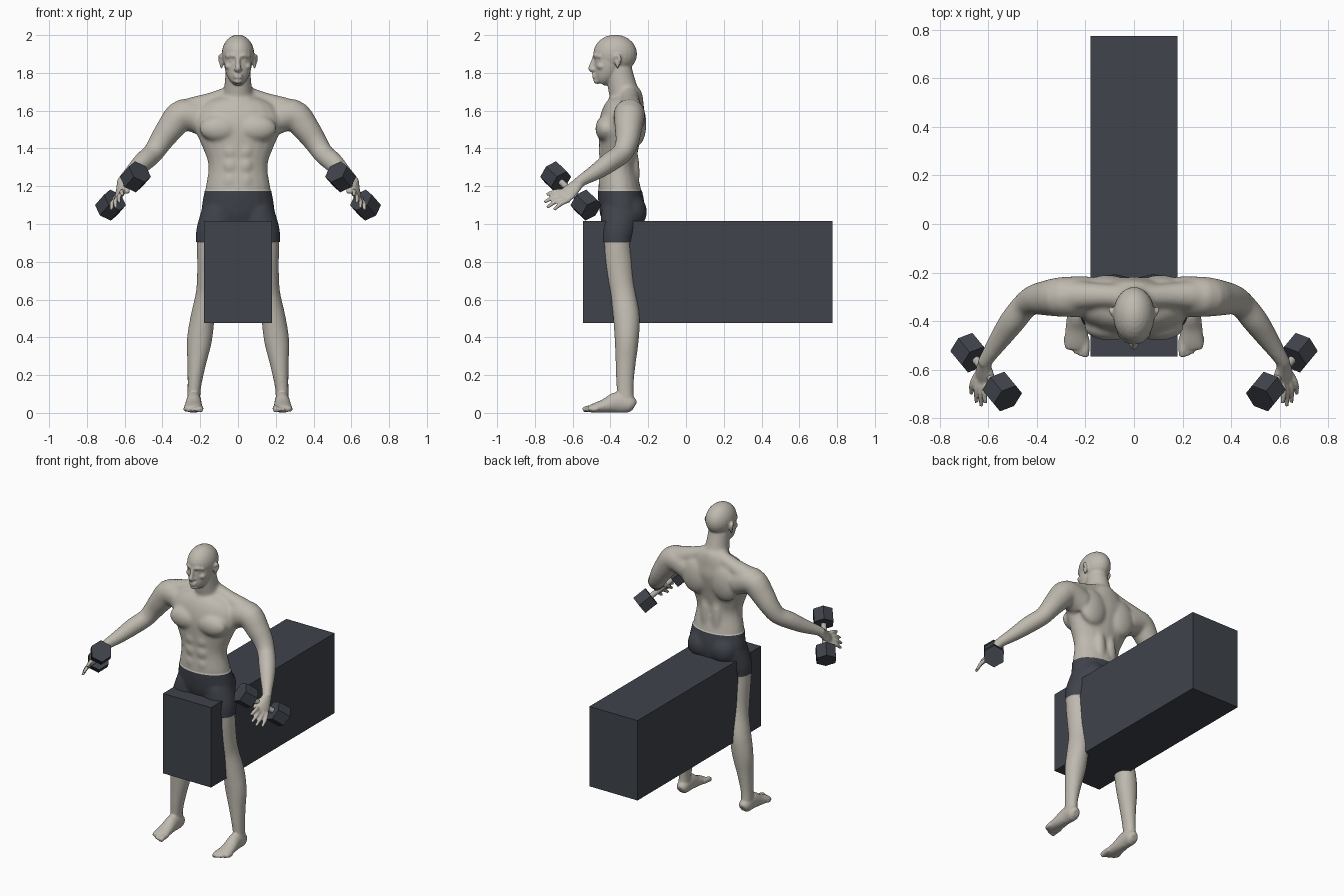
import bpy, bmesh, math
from mathutils import Vector, Matrix

if "Cube" in bpy.data.objects:
    bpy.data.objects.remove(bpy.data.objects["Cube"])


def material(name, rgb):
    m = bpy.data.materials.new(name)
    m.use_nodes = True
    m.diffuse_color = (*rgb, 1)
    m.node_tree.nodes["Principled BSDF"].inputs["Base Color"].default_value = (*rgb, 1)
    return m


SKIN = material("pale_skin", (0.52, 0.49, 0.43))
DARK = material("charcoal", (0.05, 0.056, 0.07))
STEEL = material("light_grey_grip", (0.45, 0.44, 0.41))


def spline(pts, steps=4):
    """Catmull-Rom refinement of a list of vectors."""
    out = []
    for i in range(len(pts) - 1):
        a, b, c, d = (pts[max(i - 1, 0)], pts[i], pts[i + 1], pts[min(i + 2, len(pts) - 1)])
        for k in range(steps):
            t = k / steps
            out.append(0.5 * (2 * b + (c - a) * t + (2 * a - 5 * b + 4 * c - d) * t * t
                              + (3 * b - a - 3 * c + d) * t ** 3))
    return out + [pts[-1]]


def tube(bm, rows, side=1, ref=(1, 0, 0)):
    """Loft of elliptical rings; each row is x, y, z, radius along ref, other radius."""
    rows = spline([Vector(r if len(r) == 5 else (*r, r[3])) for r in rows])
    centres = [Vector((r[0] * side, r[1], r[2])) for r in rows]
    ref = Vector((ref[0] * side, ref[1], ref[2]))
    rings, n, last = [], 20, len(rows) - 1
    for i, r in enumerate(rows):
        t = (centres[min(i + 1, last)] - centres[max(i - 1, 0)]).normalized()
        u = (ref - t * ref.dot(t)).normalized()
        v = t.cross(u)
        rings.append([bm.verts.new(centres[i] + u * r[3] * math.cos(a) + v * r[4] * math.sin(a))
                      for a in (math.tau * k / n for k in range(n))])
    for a, b in zip(rings, rings[1:]):
        for k in range(n):
            bm.faces.new((a[k], a[(k + 1) % n], b[(k + 1) % n], b[k]))
    bm.faces.new(rings[0])
    bm.faces.new(rings[-1])


def blob(bm, centre, radii, side=1):
    m = Matrix.Translation((centre[0] * side, *centre[1:])) @ Matrix.Diagonal((*radii, 1))
    bmesh.ops.create_uvsphere(bm, u_segments=24, v_segments=14, radius=1, matrix=m)


def make_object(name, bm, *mats):
    bmesh.ops.recalc_face_normals(bm, faces=bm.faces)
    me = bpy.data.meshes.new(name)
    bm.to_mesh(me)
    bm.free()
    for m in mats:
        me.materials.append(m)
    ob = bpy.data.objects.new(name, me)
    bpy.context.scene.collection.objects.link(ob)
    return ob


def fuse(bm, voxel, rounds):
    """Blend overlapping closed forms into one smooth skin and return it as a bmesh."""
    ob = make_object("fuse_helper", bm)
    mod = ob.modifiers.new("Fuse", 'REMESH')
    mod.mode, mod.voxel_size = 'VOXEL', voxel
    mod = ob.modifiers.new("Soften", 'SMOOTH')
    mod.factor, mod.iterations = 0.5, rounds
    me = bpy.data.meshes.new_from_object(ob.evaluated_get(bpy.context.evaluated_depsgraph_get()))
    out = bmesh.new()
    out.from_mesh(me)
    bpy.data.objects.remove(ob)
    bpy.data.meshes.remove(me)
    return out


# Torso and neck
bm = bmesh.new()
tube(bm, [(0, -.345, .95, .09, .08), (0, -.335, 1.05, .185, .115), (0, -.352, 1.18, .174, .113),
          (0, -.36, 1.31, .157, .096), (0, -.355, 1.42, .195, .107), (0, -.345, 1.52, .235, .118),
          (0, -.325, 1.6, .215, .112), (0, -.31, 1.66, .14, .085), (0, -.315, 1.7, .08, .075)])
tube(bm, [(0, -.305, 1.6, .085, .08), (0, -.325, 1.68, .077, .08), (0, -.345, 1.76, .07, .075),
          (0, -.36, 1.84, .065, .07)])

# Limbs and the larger muscles
for s in (1, -1):
    tube(bm, [(.02, -.3, 1.69, .05), (.13, -.295, 1.65, .05), (.24, -.295, 1.61, .062),
              (.3, -.3, 1.59, .06)], s, (0, 1, 0))
    tube(bm, [(.18, -.3, 1.55, .085), (.29, -.3, 1.58, .083), (.36, -.305, 1.505, .073),
              (.41, -.312, 1.435, .062), (.45, -.338, 1.375, .055), (.5, -.4, 1.33, .054),
              (.55, -.47, 1.28, .045), (.6, -.545, 1.235, .033), (.622, -.58, 1.21, .03)],
         s, (0, 1, 0))
    tube(bm, [(.1, -.34, 1.06, .09, .105), (.118, -.36, .96, .1, .093), (.124, -.365, .9, .096, .083),
              (.135, -.357, .8, .083, .081), (.15, -.345, .7, .069, .073), (.165, -.331, .62, .061, .068),
              (.188, -.315, .5, .065, .071), (.205, -.314, .38, .067, .064), (.22, -.32, .25, .049, .053),
              (.232, -.323, .13, .036, .046), (.235, -.318, .05, .036, .046)], s)
    blob(bm, (.1, -.425, 1.505), (.105, .055, .07), s)
    blob(bm, (.11, -.262, 1.53), (.1, .052, .12), s)
    blob(bm, (.04, -.275, 1.27), (.036, .03, .14), s)
    blob(bm, (.08, -.29, 1.065), (.09, .08, .09), s)
    for z in (1.23, 1.31, 1.385):
        blob(bm, (.038, -.442, z), (.038, .022, .042), s)
bm = fuse(bm, .01, 8)

# Head and face
blob(bm, (0, -.375, 1.9), (.086, .116, .102))
tube(bm, [(0, -.455, 1.748, .028, .03), (0, -.44, 1.772, .05, .05), (0, -.42, 1.81, .067, .07),
          (0, -.405, 1.86, .076, .08), (0, -.395, 1.92, .076, .085)])
tube(bm, [(0, -.48, 1.895, .011), (0, -.495, 1.85, .012), (0, -.503, 1.823, .015),
          (0, -.49, 1.812, .012)])
tube(bm, [(-.06, -.448, 1.885, .012), (-.03, -.478, 1.892, .012), (0, -.482, 1.887, .01),
          (.03, -.478, 1.892, .012), (.06, -.448, 1.885, .012)], 1, (0, 0, 1))
for z in (1.79, 1.777):
    blob(bm, (0, -.483, z), (.025, .014, .008))
blob(bm, (0, -.468, 1.757), (.025, .022, .016))

for s in (1, -1):
    blob(bm, (.032, -.462, 1.867), (.017, .016, .011), s)
    blob(bm, (.045, -.45, 1.835), (.025, .022, .018), s)
    blob(bm, (.013, -.49, 1.818), (.009, .012, .009), s)
    tube(bm, [(.086, -.365, 1.825, .009), (.09, -.36, 1.845, .008), (.096, -.35, 1.872, .009),
              (.094, -.36, 1.892, .009), (.086, -.378, 1.88, .008)], s)
    blob(bm, (.086, -.362, 1.862), (.009, .018, .028), s)

    # Hand: palm, four spread fingers and thumb
    grip = (.515, .625, -.586)
    tube(bm, [(.612, -.562, 1.222, .03, .028), (.618, -.59, 1.195, .037, .022),
              (.624, -.62, 1.165, .045, .019), (.628, -.642, 1.148, .04, .014)], s, grip)
    for base, tip in (((.604, -.645, 1.172), (.612, -.738, 1.155)),
                      ((.616, -.642, 1.156), (.628, -.75, 1.115)),
                      ((.632, -.634, 1.14), (.648, -.735, 1.088)),
                      ((.646, -.618, 1.128), (.67, -.7, 1.075))):
        a, b = Vector(base), Vector(tip)
        mid = a.lerp(b, .5) + Vector((.008, 0, .008))
        tube(bm, [(*a, .014), (*mid, .0125), (*b, .009)], s, grip)
    tube(bm, [(.61, -.58, 1.205, .018), (.59, -.625, 1.195, .015), (.585, -.665, 1.165, .011)],
         s, (0, 0, 1))

    # Foot with five toes
    tube(bm, [(.233, -.272, .035, .022, .025), (.233, -.295, .045, .038, .045),
              (.234, -.36, .056, .04, .056), (.236, -.43, .037, .046, .037),
              (.237, -.49, .025, .05, .024), (.237, -.515, .02, .045, .016)], s)
    for k in range(5):
        x, r = .2 + .0195 * k, (.017 if k == 0 else .0115)
        end = -.545 + .003 * k * k
        tube(bm, [(x, -.47, .026, r), (x, end + .025, .022, r), (x, end, .014, r * .85)], s)

bm = fuse(bm, .006, 4)

# Shorts: clean cuts at waist and hem, slightly raised from the skin
HEM, WAIST = .905, 1.175
for z in (HEM, WAIST):
    near = [f for f in bm.faces if abs(f.calc_center_median().x) < .35]
    geom = set(near) | {e for f in near for e in f.edges} | {v for f in near for v in f.verts}
    bmesh.ops.bisect_plane(bm, geom=list(geom), plane_co=(0, 0, z), plane_no=(0, 0, 1))
bm.normal_update()
cloth = set()
for f in bm.faces:
    c = f.calc_center_median()
    f.smooth = True
    if HEM < c.z < WAIST and abs(c.x) < .35:
        f.material_index = 1
        cloth.update(f.verts)
for v in cloth:
    v.co += v.normal * .004
for v in bm.verts:
    v.co.z = max(v.co.z, 0)
make_object("body_with_shorts", bm, SKIN, DARK)

# Bench block
bm = bmesh.new()
bmesh.ops.create_cube(bm, size=1, matrix=Matrix.Translation((0, .115, .745))
                      @ Matrix.Diagonal((.36, 1.32, .54, 1)))
make_object("bench", bm, DARK)


# Dumbbells: a round grip between two hexagonal heads
def rod(name, centre, axis, radius, length, sides, mat):
    bm = bmesh.new()
    m = Matrix.Translation(centre) @ axis.to_track_quat('Z', 'Y').to_matrix().to_4x4()
    bmesh.ops.create_cone(bm, cap_ends=True, segments=sides, radius1=radius, radius2=radius,
                          depth=length, matrix=m)
    for f in bm.faces:
        f.smooth = sides > 6 and len(f.verts) == 4
    make_object(name, bm, mat)


for s, label in ((1, "left"), (-1, "right")):
    front, back = Vector((.543 * s, -.69, 1.25)), Vector((.675 * s, -.53, 1.1))
    axis = back - front
    rod(label + "_dumbbell_grip", (front + back) / 2, axis, .017, axis.length, 20, STEEL)
    rod(label + "_dumbbell_front_head", front, axis, .068, .092, 6, DARK)
    rod(label + "_dumbbell_back_head", back, axis, .068, .092, 6, DARK)
